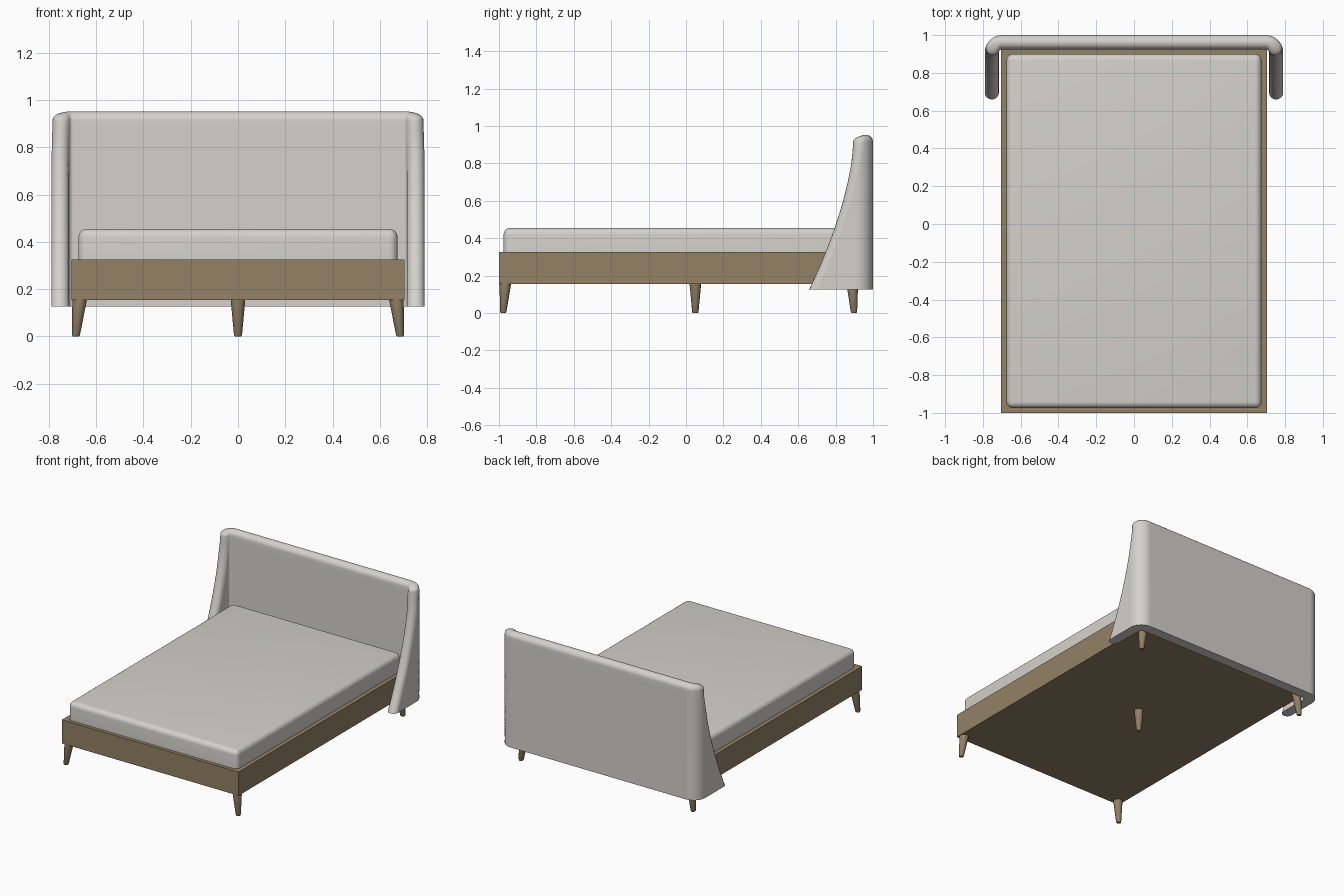
import bpy, bmesh, math

if "Cube" in bpy.data.objects:
    bpy.data.objects.remove(bpy.data.objects["Cube"])


def material(name, rgb):
    m = bpy.data.materials.new(name)
    m.diffuse_color = (*rgb, 1)
    m.use_nodes = True
    m.node_tree.nodes["Principled BSDF"].inputs["Base Color"].default_value = m.diffuse_color
    return m


FABRIC = material("light_grey_fabric", (0.66, 0.64, 0.60))
WOOD = material("brown_wood", (0.29, 0.22, 0.13))


def finish(name, bm, mat, smooth=None):
    bmesh.ops.recalc_face_normals(bm, faces=bm.faces)
    me = bpy.data.meshes.new(name)
    bm.to_mesh(me)
    bm.free()
    ob = bpy.data.objects.new(name, me)
    bpy.context.collection.objects.link(ob)
    me.materials.append(mat)
    if smooth:
        bpy.ops.object.select_all(action='DESELECT')
        ob.select_set(True)
        bpy.context.view_layer.objects.active = ob
        bpy.ops.object.shade_smooth_by_angle(angle=math.radians(smooth))
    return ob


def box(lo, hi):
    bm = bmesh.new()
    bmesh.ops.create_cube(bm, size=1)
    for v in bm.verts:
        v.co = [a + (b - a) * (c + 0.5) for a, b, c in zip(lo, hi, v.co)]
    return bm


# Bed frame
finish("bed_frame", box((-0.705, -1, 0.155), (0.705, 0.925, 0.325)), WOOD)

# Mattress, rounded on its upright and top edges
bm = box((-0.675, -0.975, 0.32), (0.675, 0.90, 0.455))
edges = [e for e in bm.edges if max(v.co.z for v in e.verts) > 0.4]
bmesh.ops.bevel(bm, geom=edges, offset=0.035, segments=6, profile=0.5, affect='EDGES')
finish("mattress", bm, FABRIC, 40)


# Tapered legs, the corner ones leaning outwards
def leg(name, top, foot):
    bm = bmesh.new()
    rings = []
    for z, r, t in ((0.157, 0.031, 0), (0.006, 0.017, 1), (0.0, 0.013, 1)):
        cx, cy = (a + (b - a) * t for a, b in zip(top, foot))
        rings.append([bm.verts.new((cx + r * math.cos(k * math.tau / 24),
                                    cy + r * math.sin(k * math.tau / 24), z)) for k in range(24)])
    for a, b in zip(rings, rings[1:]):
        for k in range(24):
            bm.faces.new((a[k], a[k - 1], b[k - 1], b[k]))
    bm.faces.new(rings[0])
    bm.faces.new(rings[-1])
    finish(name, bm, WOOD, 40)


for side, sx in (("left", -1), ("right", 1)):
    leg("front_leg_" + side, (sx * 0.67, -0.966), (sx * 0.686, -0.977))
    leg("back_leg_" + side, (sx * 0.67, 0.889), (sx * 0.686, 0.898))
leg("middle_leg", (0, 0.05), (0, 0.05))

# Wrap-around headboard: stacked U-shaped outlines whose wings shorten upwards
HALF, R = 0.0375, 0.055
CX, CY = 0.7525 - R, 0.9625 - R
ARC = R * math.pi / 2


def centre_line(s):
    """Point and outward normal at distance s from the middle of the back."""
    sign, s = (-1 if s < 0 else 1), abs(s)
    if s <= CX:
        p, n = (s, CY + R), (0, 1)
    elif s <= CX + ARC:
        a = (s - CX) / R
        n = (math.sin(a), math.cos(a))
        p = (CX + R * n[0], CY + R * n[1])
    else:
        p, n = (CX + R, CY - (s - CX - ARC)), (1, 0)
    return (p[0] * sign, p[1]), (n[0] * sign, n[1])


def outline(reach, h, steps=26, cap=8):
    half = [0.69 + (reach - 0.69) * k / steps for k in range(steps + 1)]
    line = [centre_line(s) for s in [-s for s in reversed(half)] + half]
    pts = [(p[0] + n[0] * h, p[1] + n[1] * h) for p, n in line]
    for (p, n), back in ((line[-1], False), (line[0], True)):
        if back:
            pts += [(q[0] - m[0] * h, q[1] - m[1] * h) for q, m in reversed(line)]
        for k in range(1, cap):  # rounded wing end
            a = math.pi * k / cap
            c, d = math.cos(a) * h * (-1 if back else 1), math.sin(a) * h
            t = (-n[1], n[0]) if back else (n[1], -n[0])
            pts.append((p[0] + n[0] * c + t[0] * d, p[1] + n[1] * c + t[1] * d))
    return pts


Z0, Z1 = 0.127, 0.915
levels = []
for k in range(25):
    u = k / 24
    levels.append((Z0 + (Z1 - Z0) * u, 0.76 + 0.235 * (1 - u) ** 1.6, HALF))
for k in range(1, 9):
    a = math.radians(88) * k / 8
    levels.append((Z1 + HALF * math.sin(a), 0.76 - 0.06 * (1 - math.cos(a)), HALF * math.cos(a)))

bm = bmesh.new()
rings = [[bm.verts.new((x, y, z)) for x, y in outline(s, h)] for z, s, h in levels]
for a, b in zip(rings, rings[1:]):
    for k in range(len(a)):
        bm.faces.new((a[k - 1], a[k], b[k], b[k - 1]))
bm.faces.new(rings[0])
bm.faces.new(rings[-1])
finish("headboard", bm, FABRIC, 50)
